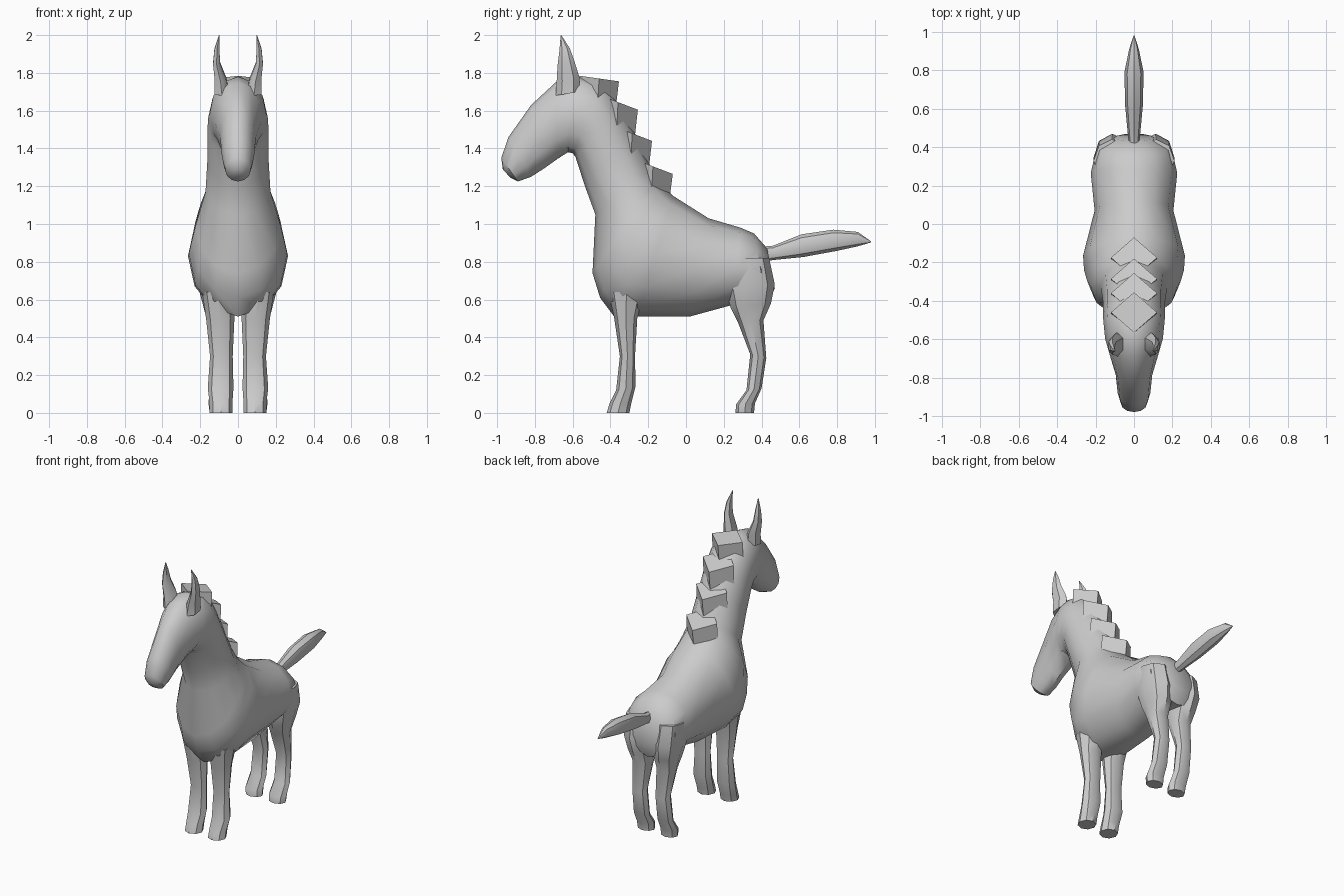
import bpy, bmesh, math
from mathutils import Vector


def loft(name, rings, n=8, x=0.0, angle=40):
    """Loft elliptical rings: (y, z) of one edge, (y, z) of the opposite edge, half width, optional x."""
    bm = bmesh.new()
    loops = []
    for r in rings:
        ay, az, by, bz, w = r[:5]
        cx = r[5] if len(r) > 5 else x
        c = Vector((cx, (ay + by) / 2, (az + bz) / 2))
        h = Vector((0, (ay - by) / 2, (az - bz) / 2))
        loop = []
        for i in range(n):
            a = 2 * math.pi * i / n
            loop.append(bm.verts.new(c + h * math.cos(a) + Vector((w * math.sin(a), 0, 0))))
        loops.append(loop)
    for p, q in zip(loops, loops[1:]):
        for i in range(n):
            j = (i + 1) % n
            bm.faces.new((p[i], p[j], q[j], q[i]))
    bm.faces.new(loops[0])
    bm.faces.new(loops[-1])
    bmesh.ops.recalc_face_normals(bm, faces=bm.faces)
    me = bpy.data.meshes.new(name)
    bm.to_mesh(me)
    bm.free()
    ob = bpy.data.objects.new(name, me)
    bpy.context.collection.objects.link(ob)
    bpy.ops.object.select_all(action='DESELECT')
    ob.select_set(True)
    bpy.context.view_layer.objects.active = ob
    bpy.ops.object.shade_smooth_by_angle(angle=math.radians(angle))
    return ob


def mirror(ob):
    ob.modifiers.new("mirror", 'MIRROR')


# Torso, neck and head as one continuous skin, rump to muzzle
loft("body", [
    (0.43, 0.87, 0.47, 0.66, 0.10),
    (0.36, 0.95, 0.43, 0.57, 0.195),
    (0.29, 0.98, 0.24, 0.57, 0.225),
    (0.12, 1.03, 0.02, 0.51, 0.205),
    (-0.07, 1.15, -0.26, 0.51, 0.265),
    (-0.10, 1.18, -0.38, 0.51, 0.26),
    (-0.13, 1.21, -0.455, 0.61, 0.245),
    (-0.155, 1.24, -0.495, 0.74, 0.225),
    (-0.18, 1.29, -0.48, 1.05, 0.172),
    (-0.27, 1.48, -0.535, 1.20, 0.162),
    (-0.36, 1.64, -0.585, 1.355, 0.162),
    (-0.44, 1.75, -0.60, 1.375, 0.158),
    (-0.57, 1.78, -0.625, 1.38, 0.15),
    (-0.69, 1.75, -0.68, 1.345, 0.125),
    (-0.82, 1.63, -0.75, 1.295, 0.095),
    (-0.94, 1.46, -0.82, 1.25, 0.085),
    (-0.978, 1.35, -0.89, 1.225, 0.068),
    (-0.97, 1.29, -0.93, 1.245, 0.03),
], n=12)

# Stepped mane wedges down the back of the neck
for i, (y, z, zb) in enumerate([(-0.07, 1.265, 1.15), (-0.18, 1.44, 1.31),
                                (-0.255, 1.605, 1.47), (-0.355, 1.755, 1.63)]):
    loft(f"mane_step_{i + 1}", [
        (y - 0.015, zb, y - 0.21, zb + 0.03, 0.12),
        (y, z, y - 0.21, z + (0.03 if i == 3 else 0.08), 0.12),
    ], n=4, angle=30)

# Ears
mirror(loft("ear", [
    (-0.565, 1.70, -0.69, 1.68, 0.045, 0.085),
    (-0.565, 1.78, -0.685, 1.75, 0.036, 0.092),
    (-0.59, 1.86, -0.68, 1.84, 0.022, 0.113),
    (-0.615, 1.93, -0.67, 1.92, 0.015, 0.112),
    (-0.66, 2.0, -0.664, 1.998, 0.002, 0.10),
], n=6))

# Tail
loft("tail", [
    (0.40, 0.88, 0.40, 0.80, 0.025),
    (0.46, 0.885, 0.47, 0.81, 0.032),
    (0.61, 0.945, 0.62, 0.825, 0.046),
    (0.78, 0.97, 0.80, 0.858, 0.05),
    (0.91, 0.958, 0.91, 0.882, 0.025),
    (0.98, 0.908, 0.978, 0.902, 0.003),
], n=8)

# Front legs
mirror(loft("front_leg", [
    (-0.22, 0.64, -0.41, 0.64, 0.085, 0.105),
    (-0.258, 0.50, -0.38, 0.50, 0.075, 0.094),
    (-0.27, 0.30, -0.35, 0.30, 0.060, 0.088),
    (-0.267, 0.14, -0.37, 0.12, 0.068, 0.092),
    (-0.29, 0.05, -0.405, 0.05, 0.060, 0.090),
    (-0.30, 0.0, -0.42, 0.0, 0.060, 0.090),
]))

# Hind legs with haunches
mirror(loft("hind_leg", [
    (0.44, 0.82, 0.22, 0.82, 0.095, 0.115),
    (0.47, 0.68, 0.21, 0.66, 0.10, 0.112),
    (0.45, 0.58, 0.235, 0.56, 0.085, 0.10),
    (0.41, 0.49, 0.275, 0.48, 0.070, 0.093),
    (0.425, 0.29, 0.34, 0.31, 0.055, 0.090),
    (0.40, 0.13, 0.32, 0.12, 0.060, 0.092),
    (0.365, 0.05, 0.265, 0.045, 0.064, 0.092),
    (0.36, 0.0, 0.262, 0.0, 0.060, 0.090),
]))
